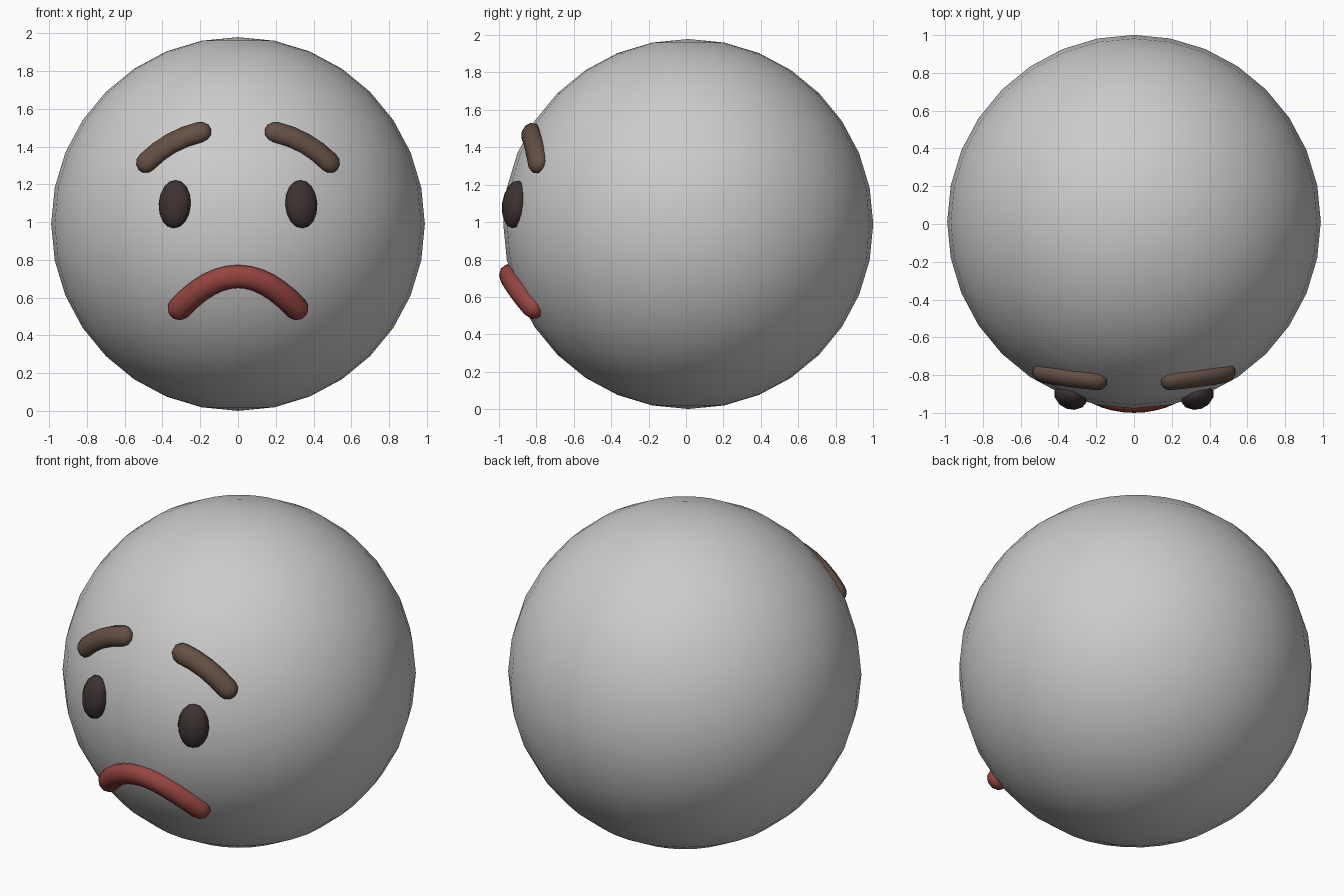
import bpy, bmesh, math
from mathutils import Vector

if "Cube" in bpy.data.objects:
    bpy.data.objects.remove(bpy.data.objects["Cube"])

CENTER = Vector((0, 0.012, 0.99))
R = 0.989


def material(name, color):
    m = bpy.data.materials.new(name)
    m.diffuse_color = (*color, 1)
    m.use_nodes = True
    m.node_tree.nodes["Principled BSDF"].inputs["Base Color"].default_value = m.diffuse_color
    return m


BROWN = material("brown", (0.13, 0.08, 0.058))
DARK = material("dark_brown", (0.048, 0.032, 0.032))
RED = material("red", (0.31, 0.06, 0.052))


def on_face(x, z, lift=0.0):
    """Point on the front of the head at (x, z)."""
    dz = z - CENTER.z
    y = CENTER.y - math.sqrt(R * R - x * x - dz * dz)
    return Vector((x, y - lift, z))


def finish(ob, name, mat=None):
    ob.name = name
    ob.data.shade_smooth()
    if mat:
        ob.data.materials.append(mat)
    return ob


def smooth_path(pts, steps):
    """Quadratic through three (x, z) points."""
    a, b, c = [Vector(p) for p in pts]
    out = []
    for i in range(steps + 1):
        t = i / steps
        out.append(a * (2 * (t - .5) * (t - 1)) + b * (4 * t * (1 - t)) + c * (2 * t * (t - .5)))
    return out


def sausage(name, pts, steps, wide, deep, mat, lift=0.0, sides=10):
    """Round-ended tube lying on the head's surface."""
    path = [on_face(p.x, p.y, lift) for p in smooth_path(pts, steps)]
    n = len(path)
    rings = []
    for i, p in enumerate(path):
        t = (path[min(i + 1, n - 1)] - path[max(i - 1, 0)]).normalized()
        rings.append((p, t, 1.0))
    t0, t1 = rings[0][1], rings[-1][1]
    angles = [math.radians(a) for a in (30, 60)]
    head = [(path[0] - t0 * wide * math.sin(a), t0, math.cos(a)) for a in reversed(angles)]
    tail = [(path[-1] + t1 * wide * math.sin(a), t1, math.cos(a)) for a in angles]
    bm = bmesh.new()
    loops = []
    for p, t, s in head + rings + tail:
        out = (p - CENTER).normalized()
        side = out.cross(t).normalized()
        up = t.cross(side)
        loops.append([bm.verts.new(p + side * (math.cos(k) * wide * s) + up * (math.sin(k) * deep * s))
                      for k in (2 * math.pi * j / sides for j in range(sides))])
    for a, b in zip(loops, loops[1:]):
        for j in range(sides):
            k = (j + 1) % sides
            bm.faces.new((a[j], a[k], b[k], b[j]))
    for loop, tip in ((loops[0], path[0] - t0 * wide), (loops[-1], path[-1] + t1 * wide)):
        v = bm.verts.new(tip)
        for j in range(sides):
            bm.faces.new((loop[j], loop[(j + 1) % sides], v))
    bmesh.ops.recalc_face_normals(bm, faces=bm.faces)
    me = bpy.data.meshes.new(name)
    bm.to_mesh(me)
    bm.free()
    ob = bpy.data.objects.new(name, me)
    bpy.context.collection.objects.link(ob)
    return finish(ob, name, mat)


# Head
bpy.ops.mesh.primitive_uv_sphere_add(segments=32, ring_count=16, radius=R, location=CENTER)
finish(bpy.context.object, "head")

for side, s in (("left", -1), ("right", 1)):
    # Eyes
    bpy.ops.mesh.primitive_uv_sphere_add(segments=12, ring_count=8, radius=1,
                                         location=on_face(s * 0.335, 1.095),
                                         rotation=(math.radians(-8), 0, s * math.radians(20)))
    eye = bpy.context.object
    eye.scale = (0.09, 0.068, 0.128)
    finish(eye, side + "_eye", DARK)
    # Eyebrows
    sausage(side + "_eyebrow", [(s * 0.482, 1.317), (s * 0.35, 1.417), (s * 0.2, 1.475)],
            4, 0.06, 0.048, BROWN, lift=0.004)

# Mouth
sausage("mouth", [(-0.31, 0.543), (0, 0.712), (0.31, 0.543)], 12, 0.064, 0.056, RED, lift=0.006)
